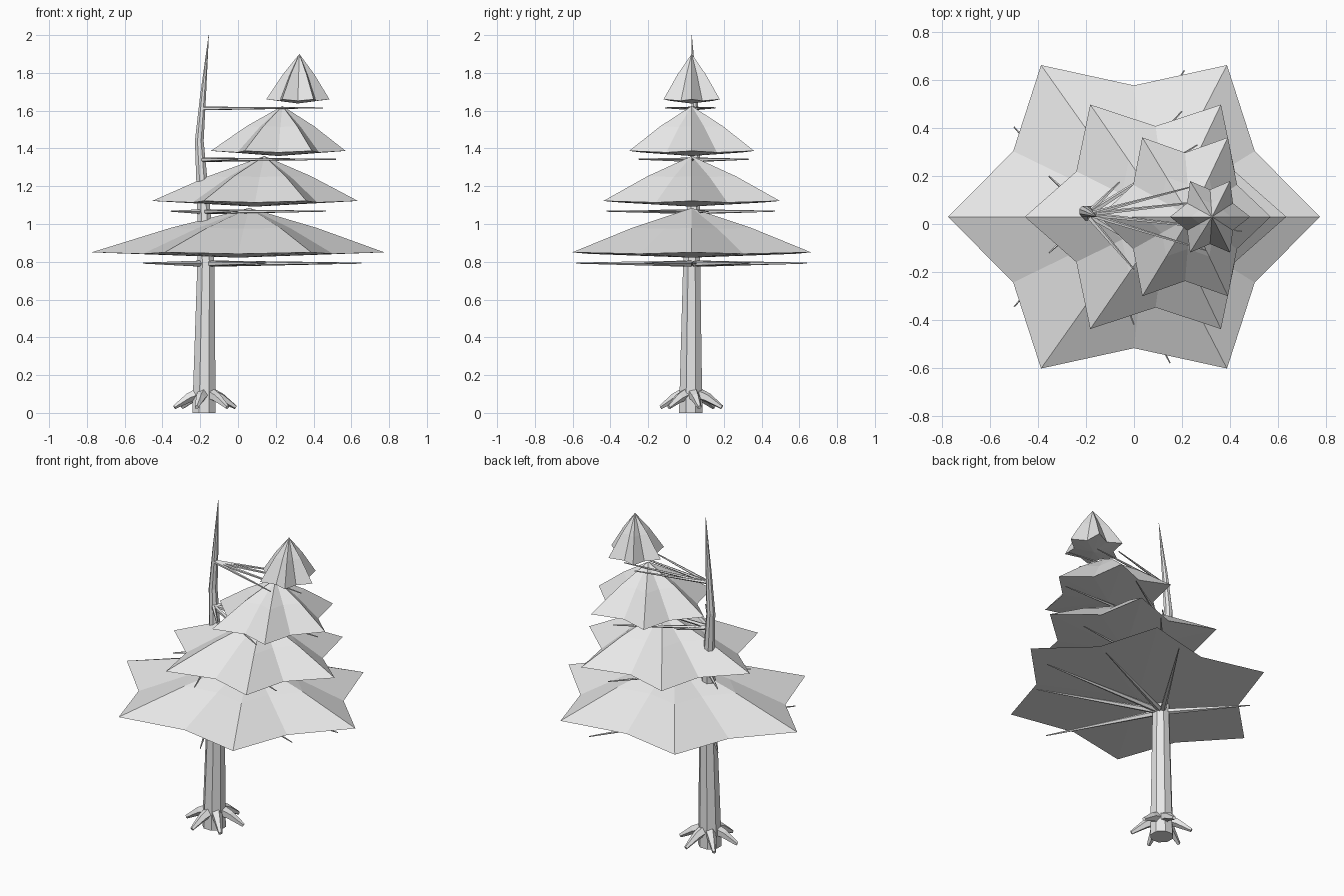
import bpy, bmesh, math
from mathutils import Vector

if "Cube" in bpy.data.objects:
    bpy.data.objects.remove(bpy.data.objects["Cube"])

grey = bpy.data.materials.new("light grey")
grey.diffuse_color = (0.8, 0.8, 0.8, 1)
grey.use_nodes = True
grey.node_tree.nodes["Principled BSDF"].inputs["Base Color"].default_value = grey.diffuse_color
YC = 0.03  # depth of the tree axis


def finish(name, bm):
    bmesh.ops.recalc_face_normals(bm, faces=bm.faces[:])
    me = bpy.data.meshes.new(name)
    bm.to_mesh(me)
    bm.free()
    me.materials.append(grey)
    ob = bpy.data.objects.new(name, me)
    bpy.context.collection.objects.link(ob)
    return ob


def bridge(bm, a, b):
    n = len(a)
    for i in range(n):
        bm.faces.new((a[i], a[(i + 1) % n], b[(i + 1) % n], b[i]))


def tube(name, points, radii, sides, level=False):
    """Tapered tube along points; level keeps every ring horizontal."""
    bm = bmesh.new()
    pts = [Vector(p) for p in points]
    axis = Vector((0, 0, 1)) if level else (pts[-1] - pts[0]).normalized()
    u = Vector((1, 0, 0)) if level else axis.cross(Vector((0, 0, 1))).normalized()
    v = axis.cross(u)
    rings = []
    for p, r in zip(pts, radii):
        rings.append([bm.verts.new(p + r * (u * math.cos(t) + v * math.sin(t)))
                      for t in (2 * math.pi * (i + 0.5) / sides for i in range(sides))])
    for a, b in zip(rings, rings[1:]):
        bridge(bm, a, b)
    bm.faces.new(rings[0])
    bm.faces.new(rings[-1])
    return finish(name, bm)


def foliage(name, cx, apex_x, rx, ry, inner, z_low, z_rim, z_top):
    """Six-pointed star canopy with a bent roof and a shallow underside."""
    bm = bmesh.new()
    rim, mid = [], []
    apex = Vector((apex_x, YC, z_top))
    for i in range(12):
        a = math.pi * i / 6
        k = inner if i % 2 else 1.0
        p = Vector((cx + rx * k * math.cos(a), YC + ry * k * math.sin(a),
                    z_rim - (0.008 if i % 2 else 0)))
        m = p.lerp(apex, 0.5)
        m.z += 0.05 * (z_top - z_rim)
        rim.append(bm.verts.new(p))
        mid.append(bm.verts.new(m))
    bridge(bm, rim, mid)
    top = bm.verts.new(apex)
    low = bm.verts.new((cx, YC, z_low))
    for i in range(12):
        j = (i + 1) % 12
        bm.faces.new((mid[i], mid[j], top))
        bm.faces.new((rim[j], rim[i], low))
    return finish(name, bm)


# Trunk with a bent, pointed top
tube("trunk",
     [(-0.18, 0.025, 0), (-0.17, 0.03, 0.79), (-0.18, 0.04, 1.06),
      (-0.205, 0.052, 1.44), (-0.185, 0.045, 1.68), (-0.155, 0.03, 2.0)],
     [0.067, 0.049, 0.038, 0.025, 0.017, 0.001], 8, level=True)

# Roots
for i in range(6):
    a = math.radians(15 + 60 * i)
    d = Vector((math.cos(a), math.sin(a), 0))
    base = Vector((-0.175, 0.028, 0))
    tube(f"root_{i + 1}",
         [base + d * 0.025 + Vector((0, 0, 0.105)), base + d * 0.09 + Vector((0, 0, 0.08)),
          base + d * 0.168 + Vector((0, 0, 0.03))],
         [0.035, 0.026, 0.011], 5)

# Canopy tiers: centre x, apex x, radii, valley ratio, underside, rim, top
tiers = [
    (0.00, 0.06, 0.775, 0.73, 0.75, 0.822, 0.85, 1.085),
    (0.09, 0.14, 0.545, 0.54, 0.70, 1.092, 1.122, 1.36),
    (0.213, 0.235, 0.357, 0.382, 0.70, 1.36, 1.387, 1.625),
    (0.317, 0.325, 0.167, 0.172, 0.66, 1.638, 1.66, 1.90),
]
for i, t in enumerate(tiers):
    foliage(f"foliage_tier_{i + 1}", *t)

# Branches: height, trunk x, base thickness, tip positions
whorls = [
    (0.79, -0.17, 0.018, [(0.655, 0.03), (0.49, 0.34), (0.21, 0.64), (-0.5, 0.405),
                          (-0.5, -0.345), (0.15, -0.58), (0.52, -0.22)]),
    (1.065, -0.18, 0.014, [(0.465, 0.12), (0.2, 0.47), (-0.355, 0.2),
                           (-0.355, -0.12), (0.0, -0.42), (0.4, -0.2)]),
    (1.34, -0.195, 0.013, [(0.52, 0.03), (0.265, 0.33), (-0.06, 0.175),
                           (0.0, -0.19), (0.3, -0.25)]),
    (1.612, -0.19, 0.01, [(0.45, -0.03), (0.24, 0.155), (0.35, 0.1), (0.3, -0.11)]),
]
for w, (z, x, r, tips) in enumerate(whorls):
    for i, (tx, ty) in enumerate(tips):
        tube(f"branch_{w + 1}_{i + 1}", [(x, 0.04, z), (tx, ty, z + 0.003)], [r, 0.003], 5)
